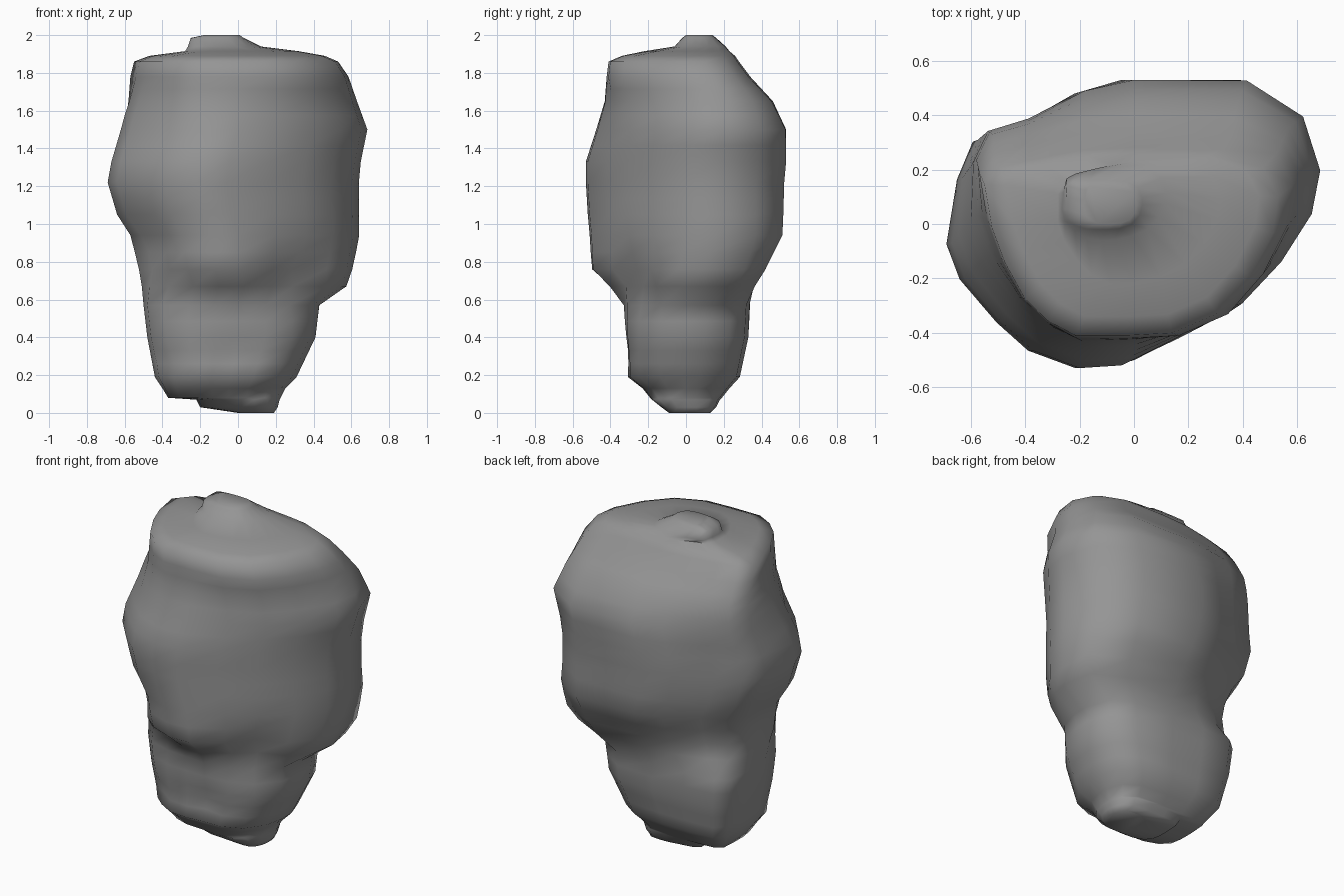
import bpy, bmesh, math
from mathutils import Vector

# Plan outlines of the foot, the wide middle and the top (matching points)
LOWER = [(-.5, -.05), (-.48, -.18), (-.4, -.26), (-.27, -.31), (-.13, -.32), (0, -.32),
         (.15, -.31), (.3, -.25), (.4, -.13), (.43, 0), (.43, .1), (.38, .23),
         (.25, .31), (0, .33), (-.22, .33), (-.42, .32), (-.49, .26), (-.5, .1)]
UPPER = [(-.69, -.07), (-.64, -.2), (-.5, -.36), (-.38, -.465), (-.2, -.53), (-.04, -.52),
         (.18, -.42), (.38, -.32), (.53, -.17), (.65, 0), (.685, .16), (.62, .38),
         (.4, .53), (-.04, .53), (-.22, .48), (-.43, .36), (-.59, .31), (-.65, .17)]
TOP = [(-.55, .02), (-.5, -.12), (-.42, -.27), (-.33, -.36), (-.22, -.42), (-.02, -.42),
       (.16, -.41), (.34, -.33), (.47, -.18), (.56, 0), (.58, .15), (.52, .27),
       (.35, .34), (0, .35), (-.2, .34), (-.4, .3), (-.52, .27), (-.58, .2)]

# Height, x range, y range, outline (0 foot, 1 middle, 2 top)
LEVELS = [
    (0.00, 0, .19, -.09, .13, 0), (0.03, -.20, .21, -.13, .16, 0),
    (0.07, -.22, .22, -.18, .18, 0), (0.08, -.37, .225, -.19, .19, 0),
    (0.13, -.40, .25, -.23, .23, 0), (0.19, -.44, .31, -.31, .285, 0),
    (0.40, -.48, .41, -.32, .33, 0), (0.57, -.50, .43, -.33, .34, 0),
    (0.67, -.51, .57, -.41, .37, .6), (0.76, -.53, .60, -.50, .42, .85),
    (0.94, -.57, .64, -.51, .51, 1), (1.05, -.64, .64, -.52, .515, 1),
    (1.22, -.69, .64, -.53, .52, 1), (1.33, -.67, .65, -.53, .53, 1),
    (1.50, -.62, .685, -.475, .53, 1.2), (1.65, -.58, .63, -.43, .46, 1.6),
    (1.78, -.57, .585, -.42, .34, 2), (1.86, -.55, .53, -.41, .28, 2),
    (1.89, -.47, .46, -.34, .26, 2), (1.915, -.28, .32, -.22, .23, 1.5),
    (1.94, -.265, .12, -.06, .21, .5), (1.985, -.25, .03, -.02, .16, 0),
    (2.0, -.18, .01, 0, .14, 0)]

# Hollows (positive) and bulges (negative): centre, radius, depth
DENTS = [((.34, -.33, .72), .15, .12), ((-.48, -.27, .82), .12, .06),
         ((-.22, -.38, .66), .12, .04), ((-.02, -.32, .30), .10, .04),
         ((-.36, -.27, .27), .09, .04), ((.53, .3, .76), .14, -.05),
         ((-.05, .5, .72), .16, .03), ((-.5, .32, .82), .12, .04)]


def unit(outline):
    """Fit an outline into a 0..1 square."""
    xs, ys = zip(*outline)
    return [Vector(((x - min(xs)) / (max(xs) - min(xs)), (y - min(ys)) / (max(ys) - min(ys))))
            for x, y in outline]


def sculpt(p):
    """Push a point towards or away from the vertical axis."""
    out = Vector((p.x, p.y, 0))
    if out.length < .15:
        return p
    out.normalize()
    push = sum(d * math.exp(-((p - Vector(c)).length / r) ** 2) for c, r, d in DENTS)
    return p - out * push


# Denser levels through the body so the hollows read
rows = []
for a, b in zip(LEVELS, LEVELS[1:]):
    n = max(1, round((b[0] - a[0]) / .08))
    rows += [[u + (v - u) * i / n for u, v in zip(a, b)] for i in range(n)]
rows.append(LEVELS[-1])

# Loft the boulder
bm = bmesh.new()
shapes = [unit(o) for o in (LOWER, UPPER, TOP)]
rings = []
for z, x0, x1, y0, y1, w in rows:
    k = min(int(w), 1)
    blend = [a.lerp(b, w - k) for a, b in zip(shapes[k], shapes[k + 1])]
    blend = unit(blend)
    rings.append([bm.verts.new(sculpt(Vector((x0 + (x1 - x0) * p.x, y0 + (y1 - y0) * p.y, z))))
                  for p in blend])
for a, b in zip(rings, rings[1:]):
    for i in range(len(a)):
        j = (i + 1) % len(a)
        bm.faces.new((a[i], a[j], b[j], b[i]))
bm.faces.new(rings[0][::-1])
bm.faces.new(rings[-1])
bmesh.ops.recalc_face_normals(bm, faces=bm.faces)
mesh = bpy.data.meshes.new("boulder")
bm.to_mesh(mesh)
bm.free()
boulder = bpy.data.objects.new("boulder", mesh)
bpy.context.collection.objects.link(boulder)

# Dark stone
stone = bpy.data.materials.new("dark_stone")
stone.diffuse_color = (.3, .3, .3, 1)
mesh.materials.append(stone)

bpy.context.view_layer.objects.active = boulder
boulder.select_set(True)
bpy.ops.object.shade_smooth_by_angle(angle=math.radians(75))
